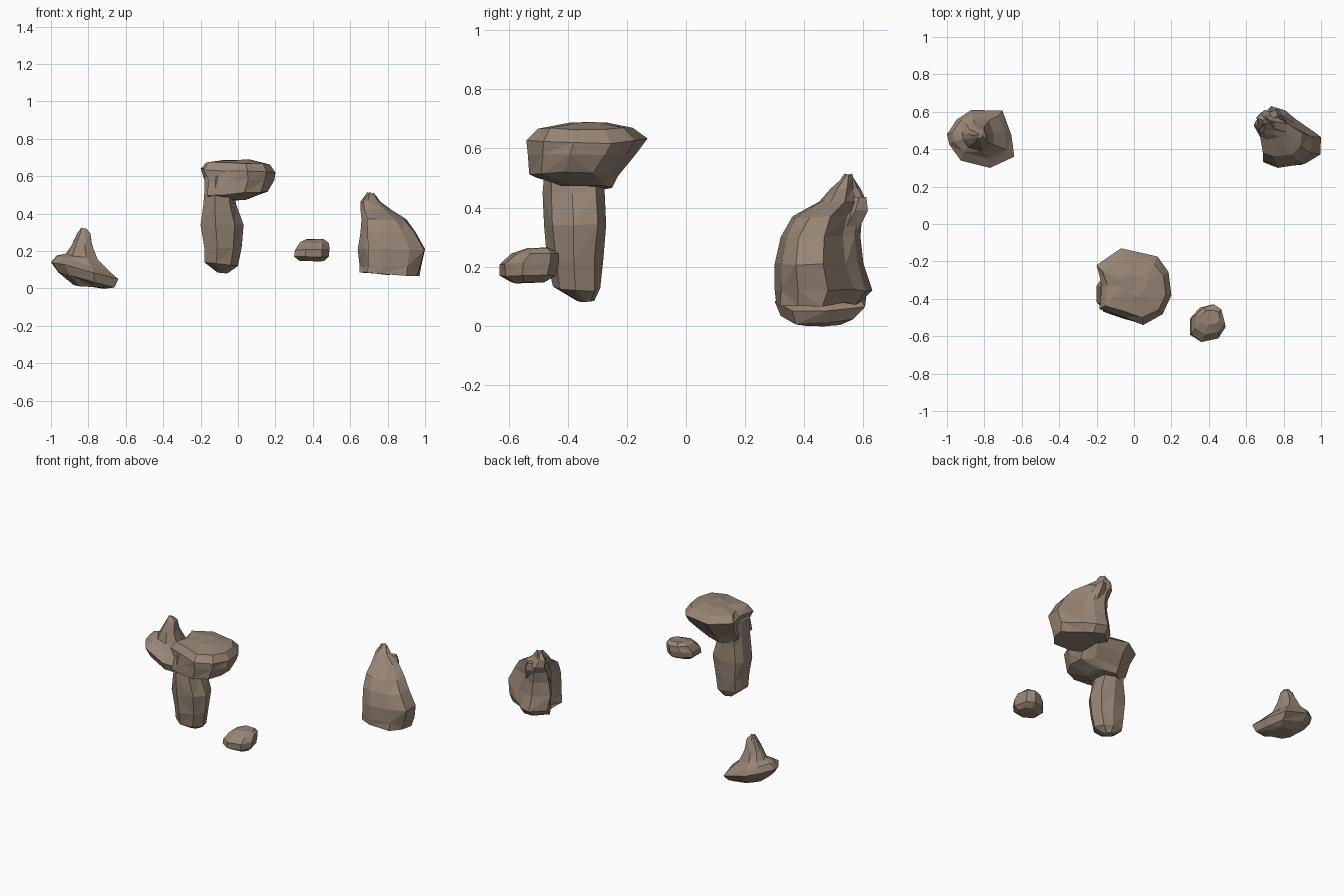
import bpy
import bmesh
import random
from mathutils import Vector

default_cube = bpy.data.objects.get("Cube")
if default_cube:
    bpy.data.objects.remove(default_cube, do_unlink=True)

stone = bpy.data.materials.new("brown stone")
stone.use_nodes = True
stone_colour = (0.31, 0.235, 0.18, 1.0)
stone.diffuse_color = stone_colour
stone.node_tree.nodes["Principled BSDF"].inputs["Base Color"].default_value = stone_colour


def normalised(outline):
    """Scale a footprint outline so that it fills the unit square."""
    xs, ys = zip(*outline)
    return [((x - min(xs)) / (max(xs) - min(xs)),
             (y - min(ys)) / (max(ys) - min(ys))) for x, y in outline]


def build_rock(name, outline, rings, seed, rough=0.006):
    """Loft a faceted rock; a ring is (height, left, right, front, back, tilt)."""
    rng = random.Random(seed)
    shape = normalised(outline)
    bm = bmesh.new()
    loops = []
    for height, left, right, front, back, tilt in rings:
        loop = []
        for u, v in shape:
            point = Vector((left + u * (right - left),
                            front + v * (back - front),
                            height + tilt * (u - 0.5)))
            # keep the outermost points in place, chip the others
            if 0.02 < u < 0.98 and 0.02 < v < 0.98:
                point += Vector([rng.uniform(-rough, rough) for _ in range(3)])
            loop.append(bm.verts.new(point))
        loops.append(loop)

    # skin between neighbouring rings, with diagonals in random directions
    count = len(shape)
    for lower, upper in zip(loops, loops[1:]):
        for i in range(count):
            j = (i + 1) % count
            a, b, c, d = lower[i], lower[j], upper[j], upper[i]
            if rng.random() < 0.5:
                triangles = ((a, b, c), (a, c, d))
            else:
                triangles = ((a, b, d), (b, c, d))
            for triangle in triangles:
                bm.faces.new(triangle)
    # close both ends
    bm.faces.new(loops[0])
    bm.faces.new(loops[-1])
    bmesh.ops.triangulate(bm, faces=[f for f in bm.faces if len(f.verts) > 4])
    bmesh.ops.recalc_face_normals(bm, faces=bm.faces)

    mesh = bpy.data.meshes.new(name)
    bm.to_mesh(mesh)
    bm.free()
    mesh.materials.append(stone)
    rock = bpy.data.objects.new(name, mesh)
    bpy.context.collection.objects.link(rock)
    return rock


# Pointed rock on a wide tilted foot
build_rock("pointed_rock",
           [(-1, .48), (-.99, .42), (-.93, .34), (-.77, .3), (-.64, .36),
            (-.66, .48), (-.7, .6), (-.87, .61), (-.95, .56)],
           [(.01, -.88, -.7, .38, .52, -.02),
            (.045, -.96, -.66, .32, .58, -.08),
            (.095, -1, -.64, .3, .61, -.09),
            (.13, -.97, -.68, .35, .59, -.09),
            (.17, -.92, -.75, .39, .56, -.03),
            (.23, -.89, -.78, .41, .53, 0),
            (.295, -.86, -.79, .44, .5, 0),
            (.32, -.84, -.81, .46, .48, 0)], seed=3)

# Overhanging rock: column
build_rock("overhang_column",
           [(-.2, -.42), (-.12, -.48), (-.02, -.45), (.03, -.38),
            (.01, -.3), (-.07, -.27), (-.17, -.28), (-.2, -.33)],
           [(.085, -.11, -.05, -.37, -.31, 0),
            (.13, -.18, 0, -.45, -.29, -.02),
            (.22, -.18, .02, -.47, -.28, 0),
            (.34, -.2, .03, -.48, -.27, 0),
            (.45, -.185, -.01, -.485, -.275, 0),
            (.51, -.18, -.02, -.48, -.28, 0),
            (.6, -.18, 0, -.48, -.28, 0)], seed=8)

# Overhanging rock: broad cap
build_rock("overhang_cap",
           [(-.2, -.22), (-.17, -.33), (-.18, -.46), (-.06, -.5), (.05, -.54),
            (.15, -.48), (.2, -.38), (.19, -.25), (.12, -.17), (-.07, -.13)],
           [(.47, -.13, .06, -.42, -.25, .02),
            (.51, -.18, .16, -.53, -.23, .02),
            (.58, -.18, .195, -.535, -.17, 0),
            (.63, -.2, .2, -.54, -.13, -.02),
            (.668, -.17, .17, -.5, -.18, -.01),
            (.688, -.07, .07, -.39, -.27, 0)], seed=5)

# Small pebble
build_rock("pebble",
           [(.3, -.5), (.3, -.59), (.36, -.63), (.45, -.61),
            (.49, -.55), (.47, -.46), (.42, -.43), (.35, -.45)],
           [(.147, .33, .46, -.59, -.48, 0),
            (.17, .3, .485, -.63, -.44, 0),
            (.21, .305, .49, -.63, -.43, .01),
            (.245, .33, .485, -.59, -.43, 0),
            (.262, .36, .46, -.54, -.46, 0)], seed=2, rough=.004)

# Tall rock with a leaning summit
build_rock("summit_rock",
           [(.64, .55), (.68, .48), (.72, .42), (.69, .33), (.77, .3), (.92, .32),
            (.99, .38), (1, .48), (.86, .56), (.81, .61), (.73, .63)],
           [(.075, .65, .97, .305, .59, -.02),
            (.12, .65, .98, .3, .63, 0),
            (.21, .64, 1, .3, .6, 0),
            (.3, .655, .95, .32, .59, 0),
            (.37, .66, .9, .36, .595, 0),
            (.42, .655, .82, .45, .61, 0),
            (.465, .655, .76, .49, .59, 0),
            (.51, .69, .725, .54, .56, 0)], seed=11)

# Second, lower horn behind the summit
build_rock("rear_horn",
           [(0, 0), (.6, .1), (1, .5), (.7, 1), (.1, .8)],
           [(.32, .69, .82, .49, .58, 0),
            (.39, .7, .8, .53, .615, 0),
            (.435, .72, .77, .56, .61, 0)], seed=6, rough=.003)
